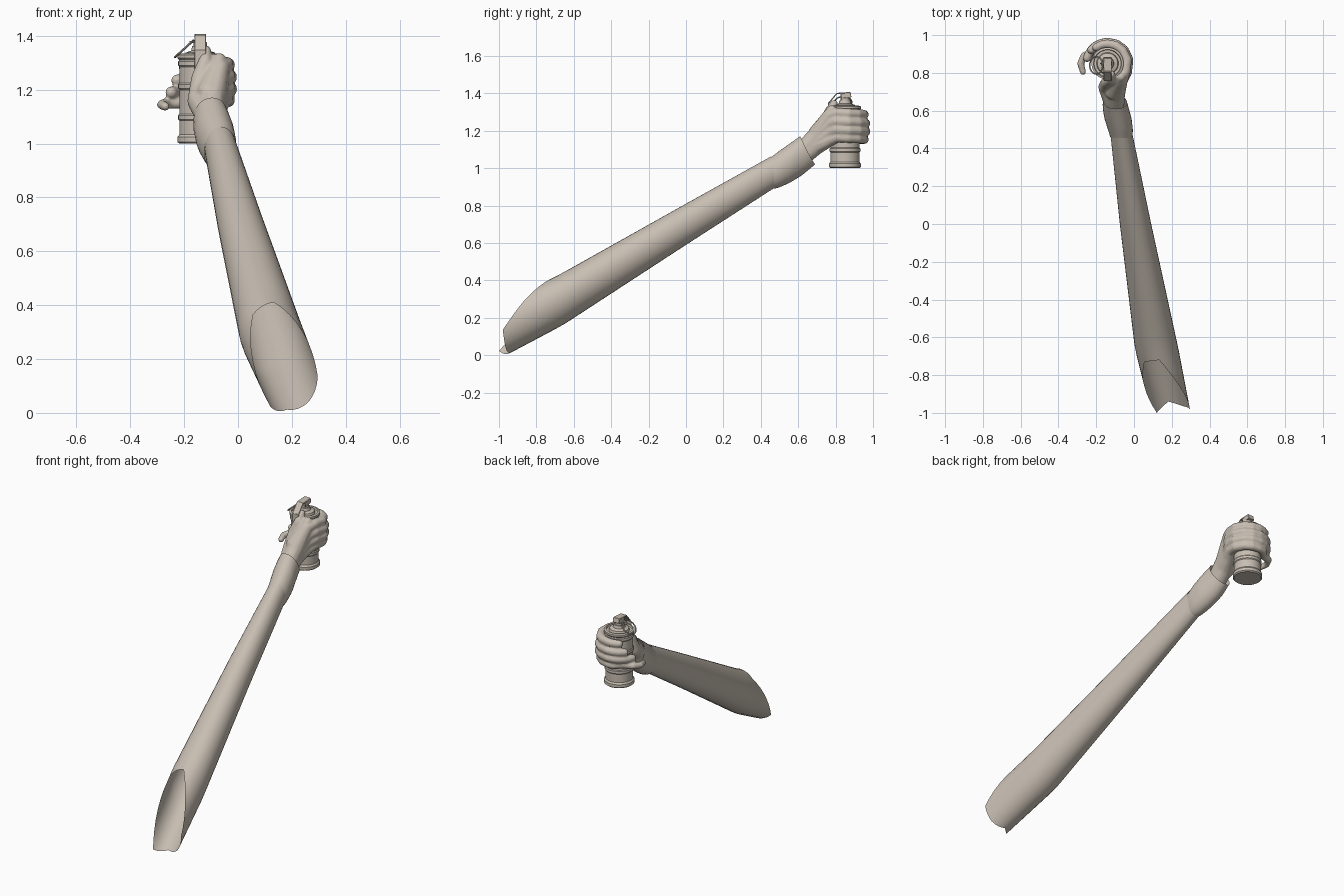
import bpy, bmesh, math
from mathutils import Vector, Matrix

cube = bpy.data.objects.get("Cube")
if cube:
    bpy.data.objects.remove(cube, do_unlink=True)

clay = bpy.data.materials.new("warm_beige")
clay.use_nodes = True
COLOUR = (0.58, 0.52, 0.45, 1)
clay.diffuse_color = COLOUR
clay.node_tree.nodes["Principled BSDF"].inputs["Base Color"].default_value = COLOUR

CAN = Vector((-0.14, 0.85, 0))


def finish(name, bm, angle=40):
    mesh = bpy.data.meshes.new(name)
    bmesh.ops.recalc_face_normals(bm, faces=bm.faces)
    bm.to_mesh(mesh)
    bm.free()
    obj = bpy.data.objects.new(name, mesh)
    bpy.context.collection.objects.link(obj)
    mesh.materials.append(clay)
    bpy.ops.object.select_all(action='DESELECT')
    obj.select_set(True)
    bpy.context.view_layer.objects.active = obj
    bpy.ops.object.shade_smooth_by_angle(angle=math.radians(angle))
    return obj


def lerp_rows(rows, y):
    """Interpolate section rows (y, centre x, centre z, half width, half height)."""
    for a, b in zip(rows, rows[1:]):
        if y <= b[0] or b is rows[-1]:
            t = (y - a[0]) / (b[0] - a[0])
            return [p + (q - p) * t for p, q in zip(a[1:], b[1:])]


def sleeve_tube(name, rows, start, end, steps, sides=32):
    """Open tube along y whose two rims follow functions of the angle."""
    bm = bmesh.new()
    rings = []
    for k in range(steps + 1):
        ring = []
        for j in range(sides):
            a = 2 * math.pi * j / sides
            y = start(a) + (end(a) - start(a)) * k / steps
            cx, cz, rx, rz = lerp_rows(rows, y)
            ring.append(bm.verts.new((cx + rx * math.cos(a), y, cz + rz * math.sin(a))))
        rings.append(ring)
    for r, s in zip(rings, rings[1:]):
        for j in range(sides):
            n = (j + 1) % sides
            bm.faces.new((r[j], r[n], s[n], s[j]))
    return finish(name, bm, 60)


def lathe(name, profile, centre, sides=40):
    bm = bmesh.new()
    verts = [bm.verts.new((r, 0, z)) for r, z in profile]
    edges = [bm.edges.new(pair) for pair in zip(verts, verts[1:])]
    bmesh.ops.spin(bm, geom=verts + edges, axis=(0, 0, 1), cent=(0, 0, 0),
                   angle=2 * math.pi, steps=sides)
    bmesh.ops.remove_doubles(bm, verts=bm.verts, dist=0.0005)
    bmesh.ops.translate(bm, verts=bm.verts, vec=centre)
    return finish(name, bm, 30)


def box(name, size, centre, tilt=0):
    bm = bmesh.new()
    bmesh.ops.create_cube(bm, size=1)
    m = Matrix.Translation(centre) @ Matrix.Rotation(tilt, 4, 'X') @ Matrix.Diagonal((*size, 1))
    bmesh.ops.transform(bm, matrix=m, verts=bm.verts)
    bmesh.ops.bevel(bm, geom=bm.edges[:], offset=0.002, segments=1, affect='EDGES')
    return finish(name, bm)


# Long sleeve with a ragged, slanted open end
RIM = [-0.98, -0.86, -0.72, -0.73, -0.86, -1.0, -0.94, -0.965]


def ragged_rim(a):
    f = a / (math.pi / 4)
    i = int(f) % 8
    return RIM[i] + (RIM[(i + 1) % 8] - RIM[i]) * (f - int(f))


sleeve_tube("sleeve", [(-1.0, 0.195, 0.125, 0.105, 0.145),
                       (-0.66, 0.12, 0.30, 0.115, 0.14),
                       (0.0, 0.008, 0.70, 0.083, 0.11),
                       (0.5, -0.07, 1.0, 0.057, 0.088)],
            ragged_rim, lambda a: 0.47 - 0.015 * math.sin(a), 24)

# Glove cuff around the wrist
sleeve_tube("glove_cuff", [(0.44, -0.064, 0.965, 0.055, 0.082),
                           (0.50, -0.072, 0.995, 0.066, 0.098),
                           (0.56, -0.085, 1.03, 0.072, 0.105),
                           (0.62, -0.098, 1.07, 0.068, 0.108),
                           (0.70, -0.107, 1.12, 0.056, 0.092)],
            lambda a: 0.46 - 0.01 * math.sin(a),
            lambda a: 0.65 - 0.04 * math.sin(a), 10)

# Gloved hand: chains of balls fused into one skin
hand = bmesh.new()


def chain(points):
    """Fill a path of (x, y, z, radius) with overlapping balls."""
    for a, b in zip(points, points[1:]):
        a, b = Vector(a), Vector(b)
        n = max(1, int((b - a).length / 0.007))
        for k in range(n + 1):
            p = a.lerp(b, k / n)
            bmesh.ops.create_icosphere(hand, subdivisions=2, radius=p[3],
                                       matrix=Matrix.Translation(p[:3]))


def around(deg, z, r, reach=0.106):
    a = math.radians(deg)
    return (CAN.x + reach * math.cos(a), CAN.y + reach * math.sin(a), z, r)


# Each finger: knuckle height, tip height, last angle around the can
FINGERS = [(1.295, 1.285, 125), (1.25, 1.235, 140), (1.205, 1.19, 165), (1.165, 1.15, 120)]
for i, (z0, z1, last) in enumerate(FINGERS):
    path = [(-0.102, 0.62, 1.09 - 0.01 * i, 0.052),
            (-0.096, 0.69, 1.165 - 0.016 * i, 0.05),
            (-0.068, 0.765, z0 - 0.015, 0.037)]
    angles = [-25, 10, 40, 65, 90, 108, 125, 140, 153, 165]
    angles = [a for a in angles if a <= last]
    for a in angles:
        t = (a + 25) / (last + 25)
        path.append(around(a, z0 + (z1 - z0) * t, 0.029 - 0.006 * t,
                           0.112 if i in (1, 2) else 0.104))
    if i == 3:  # little finger lifts away in a hook
        path += [(-0.215, 0.905, 1.15, 0.022), (-0.262, 0.892, 1.15, 0.021),
                 (-0.283, 0.85, 1.145, 0.019), (-0.27, 0.805, 1.138, 0.017)]
    chain(path)

# Thumb pressed up against the lever
chain([(-0.112, 0.65, 1.11, 0.052), (-0.145, 0.725, 1.16, 0.045),
       (-0.143, 0.75, 1.24, 0.033), (-0.122, 0.765, 1.30, 0.028),
       (-0.12, 0.792, 1.345, 0.021)])
# Web between thumb and index finger
chain([(-0.11, 0.70, 1.19, 0.045), (-0.085, 0.755, 1.27, 0.035), (-0.07, 0.78, 1.31, 0.028)])

glove = finish("gloved_hand", hand, 180)
remesh = glove.modifiers.new("fuse", 'REMESH')
remesh.mode = 'VOXEL'
remesh.voxel_size = 0.006
remesh.use_smooth_shade = True
relax = glove.modifiers.new("relax", 'SMOOTH')
relax.factor = 0.5
relax.iterations = 6

# Ribbed canister with rolled rims
lathe("canister", [(0, 1.0), (0.078, 1.0), (0.085, 1.006), (0.085, 1.024), (0.078, 1.034),
                   (0.078, 1.085), (0.082, 1.09), (0.082, 1.105), (0.078, 1.11),
                   (0.078, 1.20), (0.082, 1.205), (0.082, 1.22), (0.078, 1.225),
                   (0.078, 1.285), (0.082, 1.29), (0.082, 1.305), (0.078, 1.31),
                   (0.085, 1.318), (0.085, 1.33), (0.074, 1.334), (0.071, 1.325),
                   (0.058, 1.325), (0.054, 1.338), (0.034, 1.345), (0.03, 1.362), (0, 1.362)], CAN)

# Fuse head, with lever folding down the front
lathe("fuse_neck", [(0, 1.355), (0.025, 1.355), (0.025, 1.375), (0.018, 1.38),
                    (0.018, 1.395), (0, 1.395)], CAN, 20)
box("fuse_head", (0.042, 0.055, 0.03), (-0.14, 0.855, 1.388), math.radians(12))
box("lever_top", (0.044, 0.07, 0.006), (-0.14, 0.842, 1.402), math.radians(4))
box("lever_bend", (0.042, 0.075, 0.006), (-0.14, 0.785, 1.374), math.radians(50))
box("lever_strip", (0.042, 0.006, 0.14), (-0.14, 0.761, 1.28))

# Pull ring and its pin
bpy.ops.mesh.primitive_torus_add(major_radius=0.046, minor_radius=0.004, major_segments=32,
                                 minor_segments=8, location=(-0.2, 0.84, 1.352),
                                 rotation=(0, math.radians(-42), 0))
ring = bpy.context.object
ring.name = "pull_ring"
ring.data.materials.append(clay)
bpy.ops.object.shade_smooth_by_angle()
box("ring_pin", (0.06, 0.007, 0.007), (-0.15, 0.85, 1.378))
